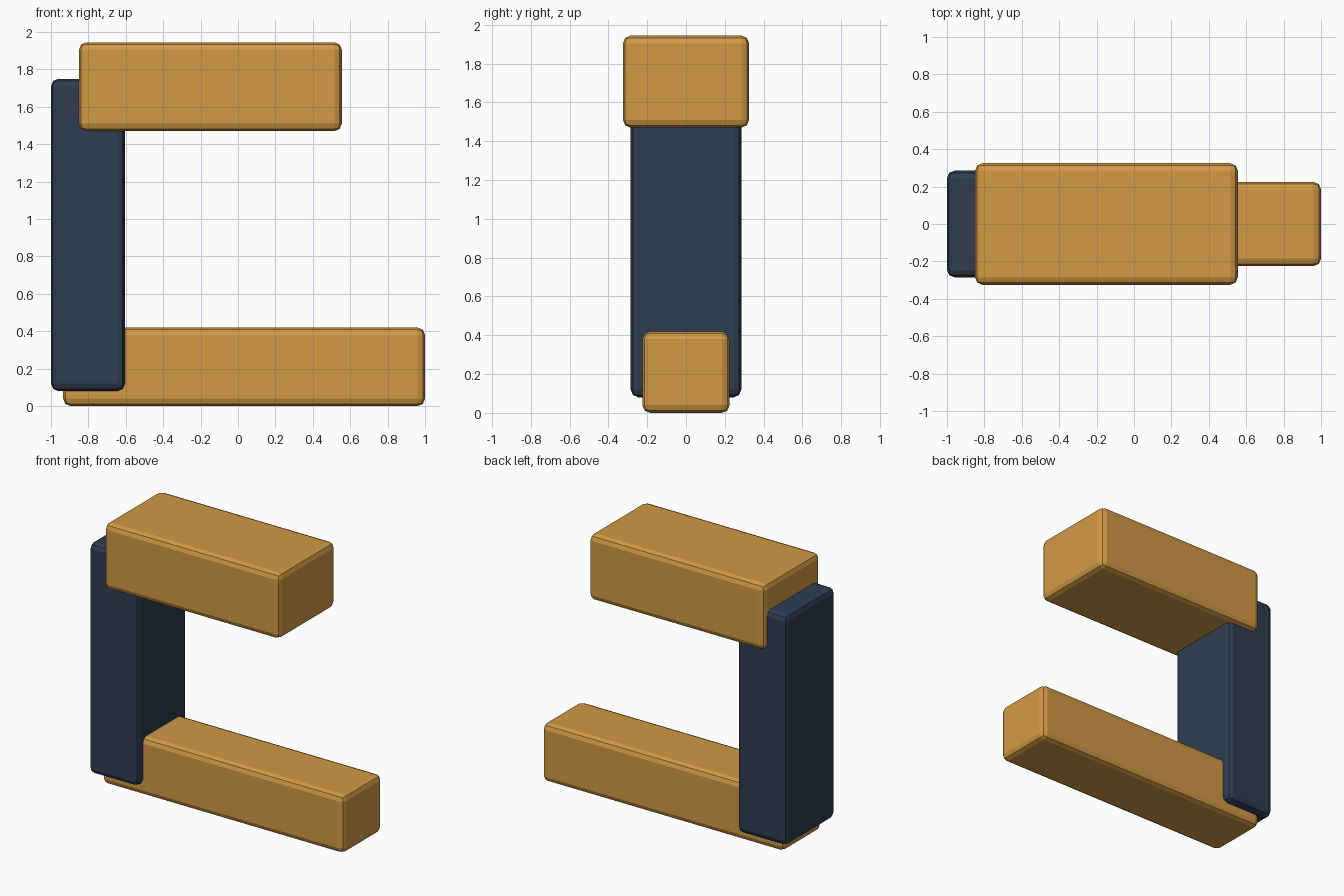
import bpy
import bmesh
from mathutils import Vector

cube = bpy.data.objects.get("Cube")
if cube:
    bpy.data.objects.remove(cube, do_unlink=True)


def make_material(name, rgb):
    mat = bpy.data.materials.new(name)
    mat.use_nodes = True
    color = (*rgb, 1.0)
    mat.diffuse_color = color
    mat.node_tree.nodes["Principled BSDF"].inputs["Base Color"].default_value = color
    return mat


def make_block(name, low, high, mat):
    """Box between two corners with softened edges."""
    low, high = Vector(low), Vector(high)
    size, centre = high - low, (low + high) / 2
    mesh = bpy.data.meshes.new(name)
    bm = bmesh.new()
    bmesh.ops.create_cube(bm, size=1.0)
    bmesh.ops.scale(bm, vec=size, verts=bm.verts)
    bm.to_mesh(mesh)
    bm.free()
    mesh.materials.append(mat)
    obj = bpy.data.objects.new(name, mesh)
    obj.location = centre
    bpy.context.collection.objects.link(obj)
    bevel = obj.modifiers.new("Soft edges", 'BEVEL')
    bevel.width = 0.04
    bevel.segments = 2
    return obj


ochre = make_material("ochre", (0.64, 0.32, 0.06))
navy = make_material("navy", (0.028, 0.047, 0.083))

# Long foot, upright post and wide upper arm
make_block("base_bar", (-0.935, -0.225, 0), (1, 0.225, 0.42), ochre)
make_block("upright_post", (-1, -0.285, 0.08), (-0.605, 0.285, 1.75), navy)
make_block("upper_arm", (-0.85, -0.325, 1.47), (0.555, 0.325, 1.945), ochre)
